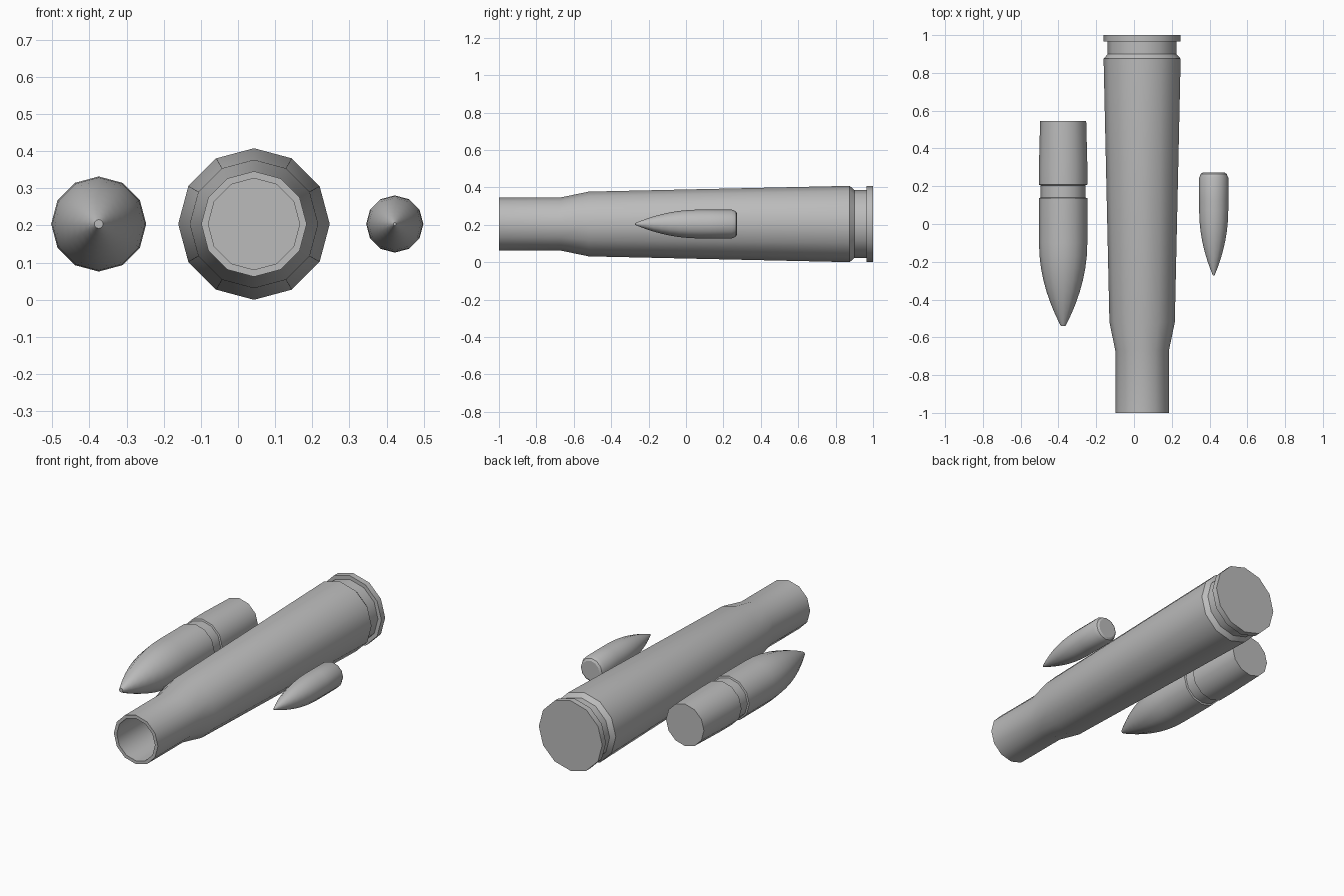
import bpy, bmesh, math

if "Cube" in bpy.data.objects:
    bpy.data.objects.remove(bpy.data.objects["Cube"])

SIDES = 12
AXIS_Z = 0.204

metal = bpy.data.materials.new("plain grey")
metal.diffuse_color = (0.5, 0.5, 0.5, 1)
metal.use_nodes = True
metal.node_tree.nodes["Principled BSDF"].inputs["Base Color"].default_value = metal.diffuse_color


def lathe(name, x, profile):
    """Turn (y, radius) rings around an axis along y; cap both ends."""
    bm = bmesh.new()
    rings = []
    for y, r in profile:
        ring = []
        for i in range(SIDES):
            a = 2 * math.pi * i / SIDES
            ring.append(bm.verts.new((x + r * math.sin(a), y, AXIS_Z + r * math.cos(a))))
        rings.append(ring)
    for a, b in zip(rings, rings[1:]):
        for i in range(SIDES):
            j = (i + 1) % SIDES
            bm.faces.new((a[i], a[j], b[j], b[i]))
    bm.faces.new(rings[0])
    bm.faces.new(rings[-1])
    bmesh.ops.recalc_face_normals(bm, faces=bm.faces[:])
    mesh = bpy.data.meshes.new(name)
    bm.to_mesh(mesh)
    bm.free()
    mesh.materials.append(metal)
    ob = bpy.data.objects.new(name, mesh)
    bpy.context.collection.objects.link(ob)
    bpy.ops.object.select_all(action='DESELECT')
    ob.select_set(True)
    bpy.context.view_layer.objects.active = ob
    bpy.ops.object.shade_smooth_by_angle(angle=math.radians(31))
    return ob


def nose(y0, y1, radius, tip, steps=10):
    """Rounded nose curving from full radius at y0 to a small tip at y1."""
    pts = []
    for k in range(steps + 1):
        t = math.sin(math.pi / 2 * k / steps)
        pts.append((y0 + (y1 - y0) * t, tip + (radius - tip) * (1 - t ** 2)))
    pts[-1] = (y1, tip)
    return pts


# Hollow casing: rim, extractor groove, tapered body, shoulder, neck, bore
lathe("casing", 0.043, [
    (1.0, 0.204), (0.965, 0.204), (0.965, 0.182), (0.90, 0.182),
    (0.875, 0.204), (-0.52, 0.173), (-0.67, 0.142), (-1.0, 0.142),
    (-1.0, 0.123), (-0.5, 0.123)])

# Large projectile with a crimp groove
lathe("large_projectile", -0.375, [
    (0.545, 0.122), (0.31, 0.128), (0.208, 0.128), (0.205, 0.119),
    (0.140, 0.119), (0.137, 0.128)] + nose(-0.10, -0.54, 0.128, 0.012))

# Small projectile with a rounded base
lathe("small_projectile", 0.422, [
    (0.273, 0.056), (0.266, 0.068), (0.245, 0.077), (0.12, 0.077)]
    + nose(0.07, -0.273, 0.077, 0.004))
